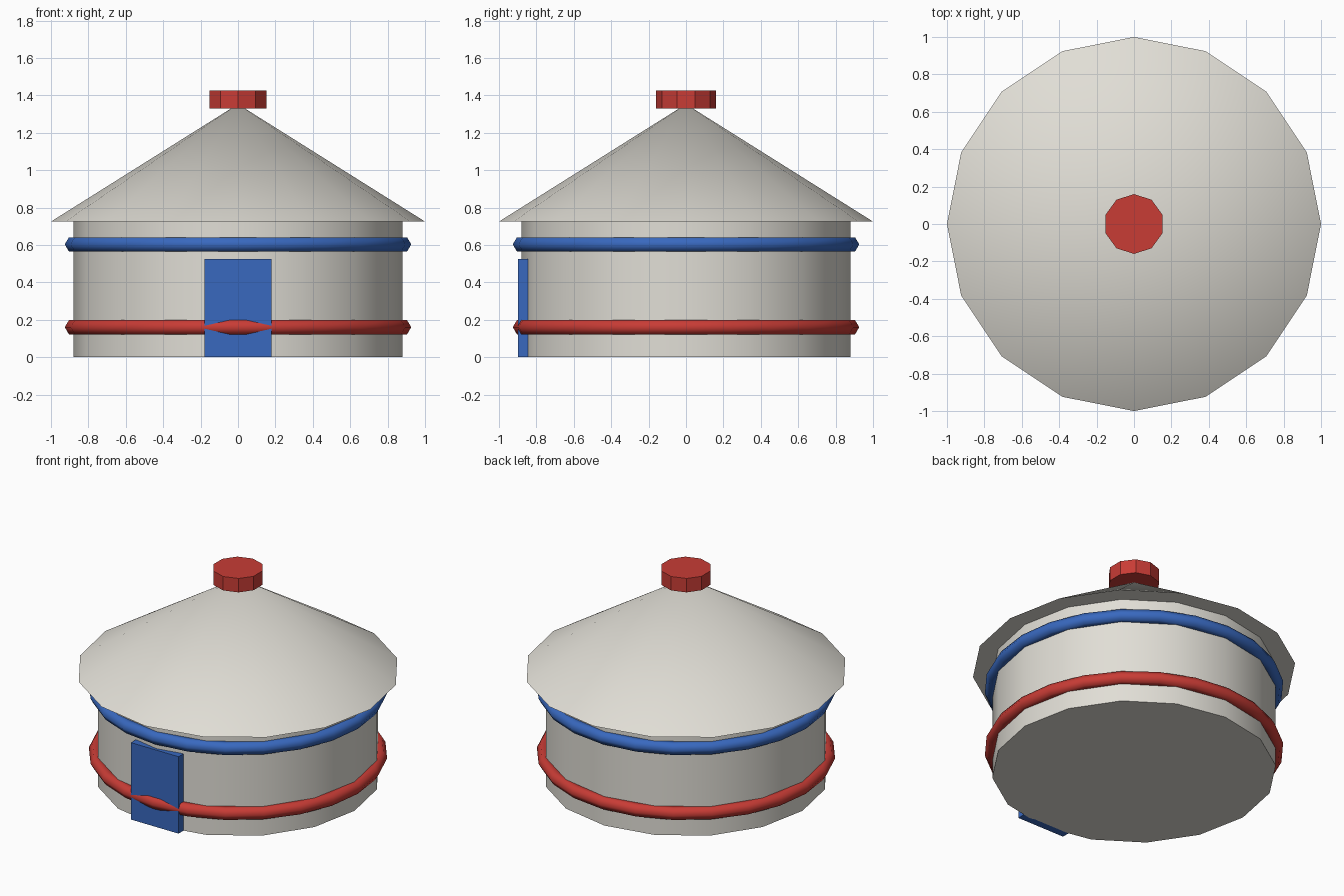
import bpy
from math import radians

cube = bpy.data.objects.get("Cube")
if cube:
    bpy.data.objects.remove(cube, do_unlink=True)


def material(name, rgb):
    mat = bpy.data.materials.new(name)
    mat.use_nodes = True
    mat.diffuse_color = (*rgb, 1)
    bsdf = next(n for n in mat.node_tree.nodes if n.type == "BSDF_PRINCIPLED")
    bsdf.inputs["Base Color"].default_value = (*rgb, 1)
    return mat


canvas = material("off_white_canvas", (0.75, 0.73, 0.67))
red = material("red_paint", (0.58, 0.045, 0.036))
blue = material("blue_paint", (0.04, 0.14, 0.52))


def finish(name, mat, angle=None):
    """Name and colour the new object; smooth edges below the angle."""
    obj = bpy.context.object
    obj.name = name
    obj.data.materials.append(mat)
    if angle:
        bpy.ops.object.shade_smooth_by_angle(angle=radians(angle))
    return obj


def drum(name, mat, sides, bottom_radius, top_radius, bottom, top, angle=None):
    bpy.ops.mesh.primitive_cone_add(
        vertices=sides, radius1=bottom_radius, radius2=top_radius,
        depth=top - bottom, location=(0, 0, (bottom + top) / 2))
    return finish(name, mat, angle)


def band(name, mat, height):
    bpy.ops.mesh.primitive_torus_add(
        major_segments=24, minor_segments=6, major_radius=0.882,
        minor_radius=0.044, location=(0, 0, height))
    return finish(name, mat, 80)


# Round wall, conical roof and crown
drum("wall", canvas, 16, 0.88, 0.88, 0, 0.725, 30)
drum("roof", canvas, 16, 1.0, 0, 0.725, 1.353, 30)
drum("crown", red, 10, 0.16, 0.16, 1.33, 1.425)

# Bands tied around the wall
band("lower_band", red, 0.16)
band("upper_band", blue, 0.603)

# Door slab set into the front
bpy.ops.mesh.primitive_cube_add(size=1, location=(0, -0.872, 0.2625))
door = finish("door", blue)
door.scale = (0.36, 0.052, 0.525)
